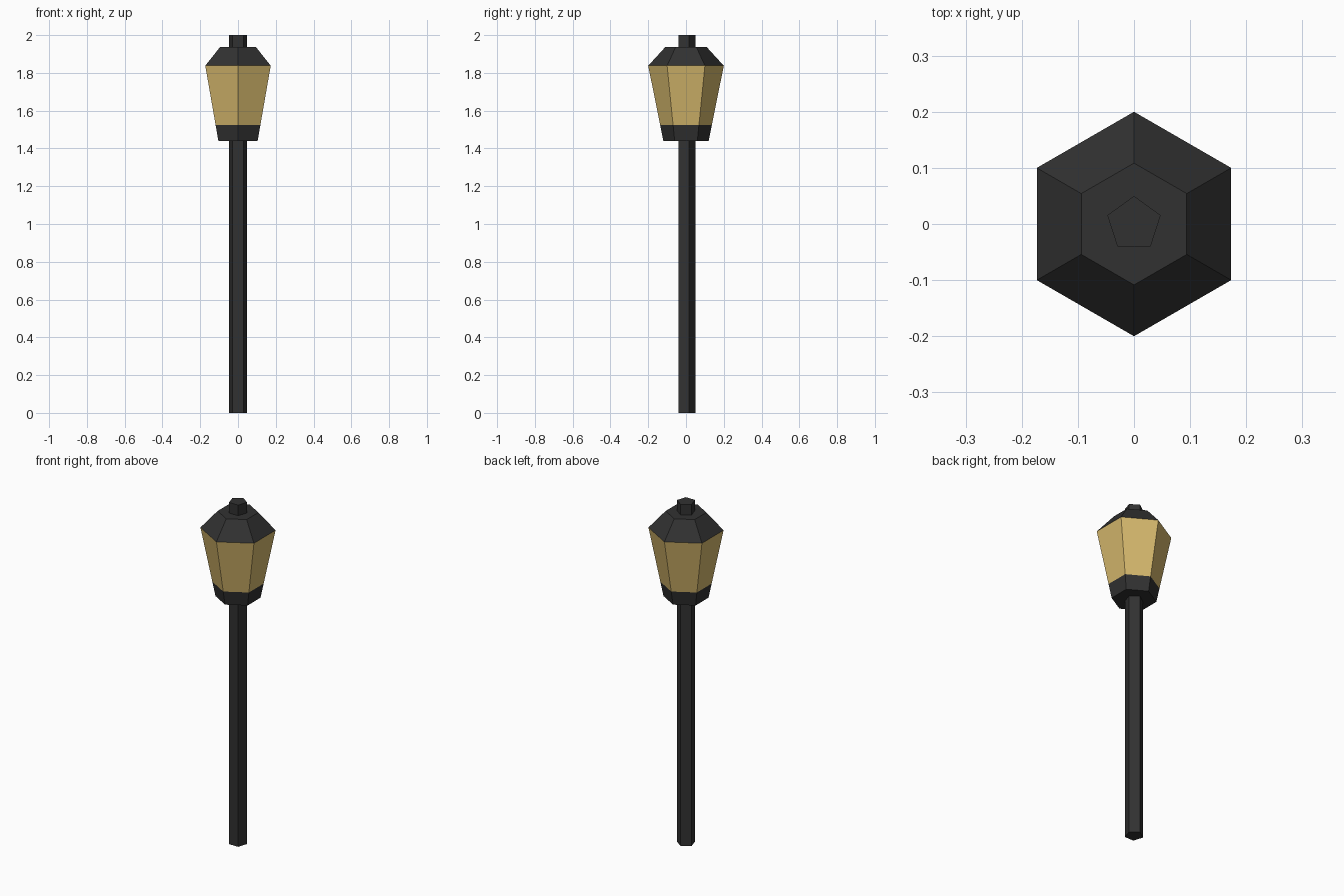
import bpy, math

if "Cube" in bpy.data.objects:
    bpy.data.objects.remove(bpy.data.objects["Cube"])


def material(name, rgb):
    m = bpy.data.materials.new(name)
    m.diffuse_color = (*rgb, 1.0)
    m.use_nodes = True
    m.node_tree.nodes["Principled BSDF"].inputs["Base Color"].default_value = m.diffuse_color
    return m


iron = material("dark iron", (0.031, 0.031, 0.031))
glass = material("amber glass", (0.67, 0.48, 0.152))


def stacked_prism(name, sides, rings, band_mats):
    """Closed prism through (radius, z) rings, one corner pointing to +y."""
    verts = []
    for r, z in rings:
        for i in range(sides):
            a = math.pi / 2 + math.tau * i / sides
            verts.append((r * math.cos(a), r * math.sin(a), z))
    faces, slots = [], []
    for k, slot in enumerate(band_mats):
        for i in range(sides):
            j = (i + 1) % sides
            a, b = k * sides, (k + 1) * sides
            faces.append((a + i, a + j, b + j, b + i))
            slots.append(slot)
    top = (len(rings) - 1) * sides
    faces += [tuple(reversed(range(sides))), tuple(range(top, top + sides))]
    slots += [0, 0]
    mesh = bpy.data.meshes.new(name)
    mesh.from_pydata(verts, [], faces)
    mesh.materials.append(iron)
    mesh.materials.append(glass)
    for p, s in zip(mesh.polygons, slots):
        p.material_index = s
    obj = bpy.data.objects.new(name, mesh)
    bpy.context.collection.objects.link(obj)
    return obj


# Five-sided post running through the lantern to the finial
stacked_prism("post", 5, [(0.05, 0.0), (0.05, 2.0)], [0])

# Six-sided lantern: iron base band, amber panes, sloped iron roof
stacked_prism("lantern", 6,
              [(0.12, 1.44), (0.1366, 1.523), (0.2, 1.838), (0.1085, 1.938)],
              [0, 1, 0])
